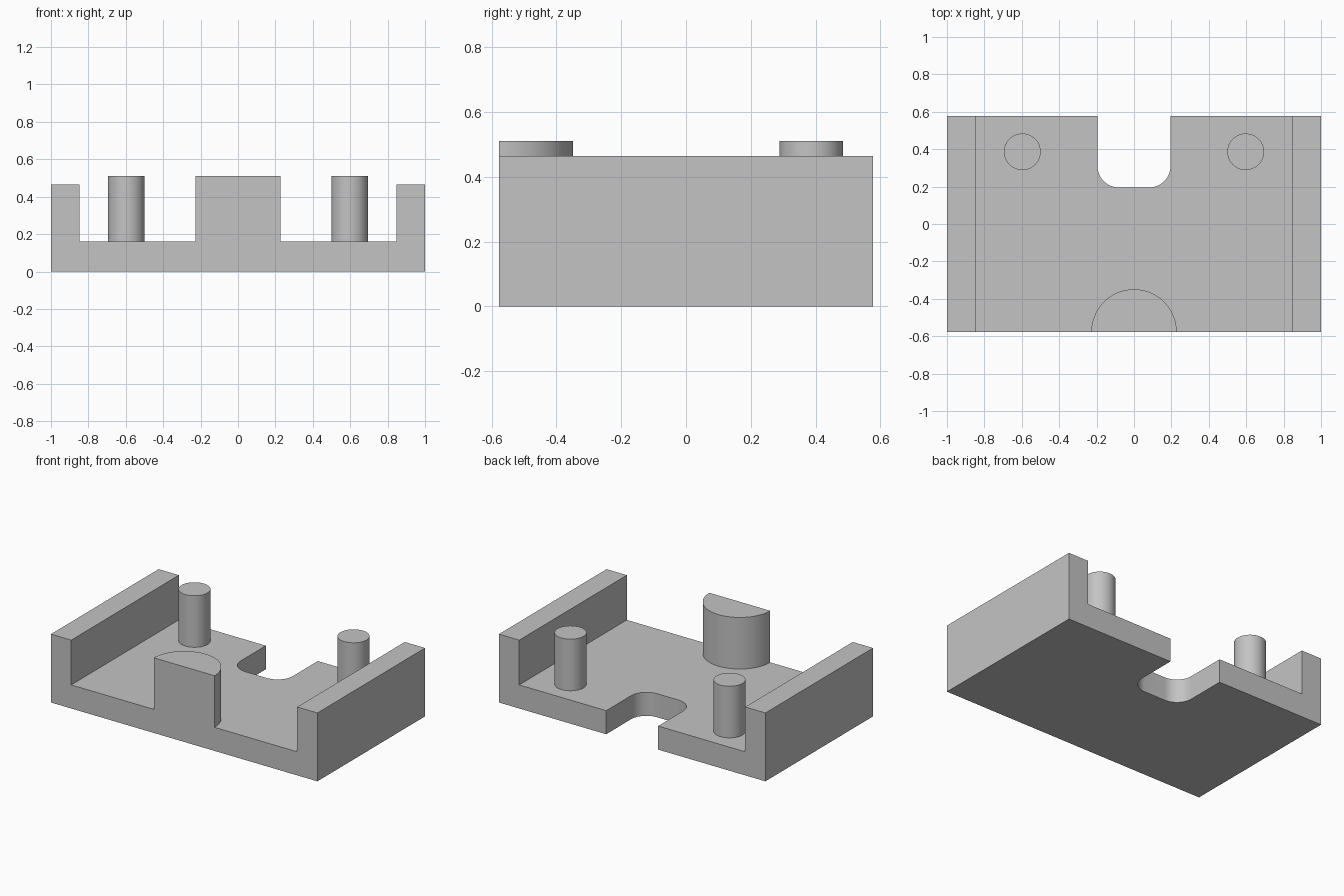
import bpy
import bmesh
from math import cos, sin, pi, radians
from mathutils import Vector

if "Cube" in bpy.data.objects:
    bpy.data.objects.remove(bpy.data.objects["Cube"], do_unlink=True)

HALF_X, HALF_Y = 1.0, 0.577
FLOOR, WALL, POST = 0.16, 0.464, 0.51
WALL_IN = 0.848

grey = bpy.data.materials.new("plain grey")
grey.use_nodes = True
grey.diffuse_color = (0.55, 0.55, 0.55, 1)
grey.node_tree.nodes["Principled BSDF"].inputs["Base Color"].default_value = (0.55, 0.55, 0.55, 1)


def arc(cx, cy, r, start, end, steps):
    """Points along an arc, angles in degrees."""
    angles = [radians(start + (end - start) * i / steps) for i in range(steps + 1)]
    return [(cx + r * cos(a), cy + r * sin(a)) for a in angles]


def prism(name, points, direction, open_base=False):
    """Extrude a closed outline of 3D points along a direction."""
    bm = bmesh.new()
    base = bm.faces.new([bm.verts.new(p) for p in points])
    made = bmesh.ops.extrude_face_region(bm, geom=[base], use_keep_orig=True)["geom"]
    verts = [g for g in made if isinstance(g, bmesh.types.BMVert)]
    bmesh.ops.translate(bm, verts=verts, vec=Vector(direction))
    bmesh.ops.recalc_face_normals(bm, faces=bm.faces[:])
    if open_base:
        bmesh.ops.delete(bm, geom=[base], context="FACES_ONLY")
    mesh = bpy.data.meshes.new(name)
    bm.to_mesh(mesh)
    bm.free()
    mesh.materials.append(grey)
    obj = bpy.data.objects.new(name, mesh)
    bpy.context.collection.objects.link(obj)
    return obj


def activate(obj):
    bpy.ops.object.select_all(action="DESELECT")
    obj.select_set(True)
    bpy.context.view_layer.objects.active = obj


def smooth(obj):
    activate(obj)
    bpy.ops.object.shade_smooth_by_angle(angle=radians(30))


# Channel-shaped tray: floor with two side walls
right_half = [(HALF_X, 0), (HALF_X, WALL), (WALL_IN, WALL), (WALL_IN, FLOOR)]
section = right_half + [(-x, z) for x, z in reversed(right_half)]
tray = prism("tray", [(x, -HALF_Y, z) for x, z in section], (0, 2 * HALF_Y, 0))

# Rounded notch through the back edge of the floor
W, R = 0.195, 0.115
outline = ([(W, 0.8), (-W, 0.8)]
           + arc(-W + R, W + R, R, 180, 270, 16)
           + arc(W - R, W + R, R, 270, 360, 16))
cutter = prism("notch_cutter", [(x, y, -0.1) for x, y in outline], (0, 0, 0.4))
cutter.hide_render = True
cut = tray.modifiers.new("notch", "BOOLEAN")
cut.operation = "DIFFERENCE"
cut.solver = "EXACT"
cut.object = cutter
activate(tray)
bpy.ops.object.modifier_apply(modifier=cut.name)
bpy.data.objects.remove(cutter, do_unlink=True)
smooth(tray)

# Half-round pillar flush with the front edge
half_disc = arc(0, -HALF_Y, 0.228, 0, 180, 48)
smooth(prism("front_pillar", [(x, y, FLOOR) for x, y in half_disc],
             (0, 0, POST - FLOOR), open_base=True))

# Two round posts near the back
for side, sign in (("left", 1), ("right", -1)):
    circle = arc(sign * 0.597, 0.386, 0.098, 0, 360, 48)[:-1]
    smooth(prism(side + "_post", [(x, y, FLOOR) for x, y in circle],
                 (0, 0, POST - FLOOR), open_base=True))
